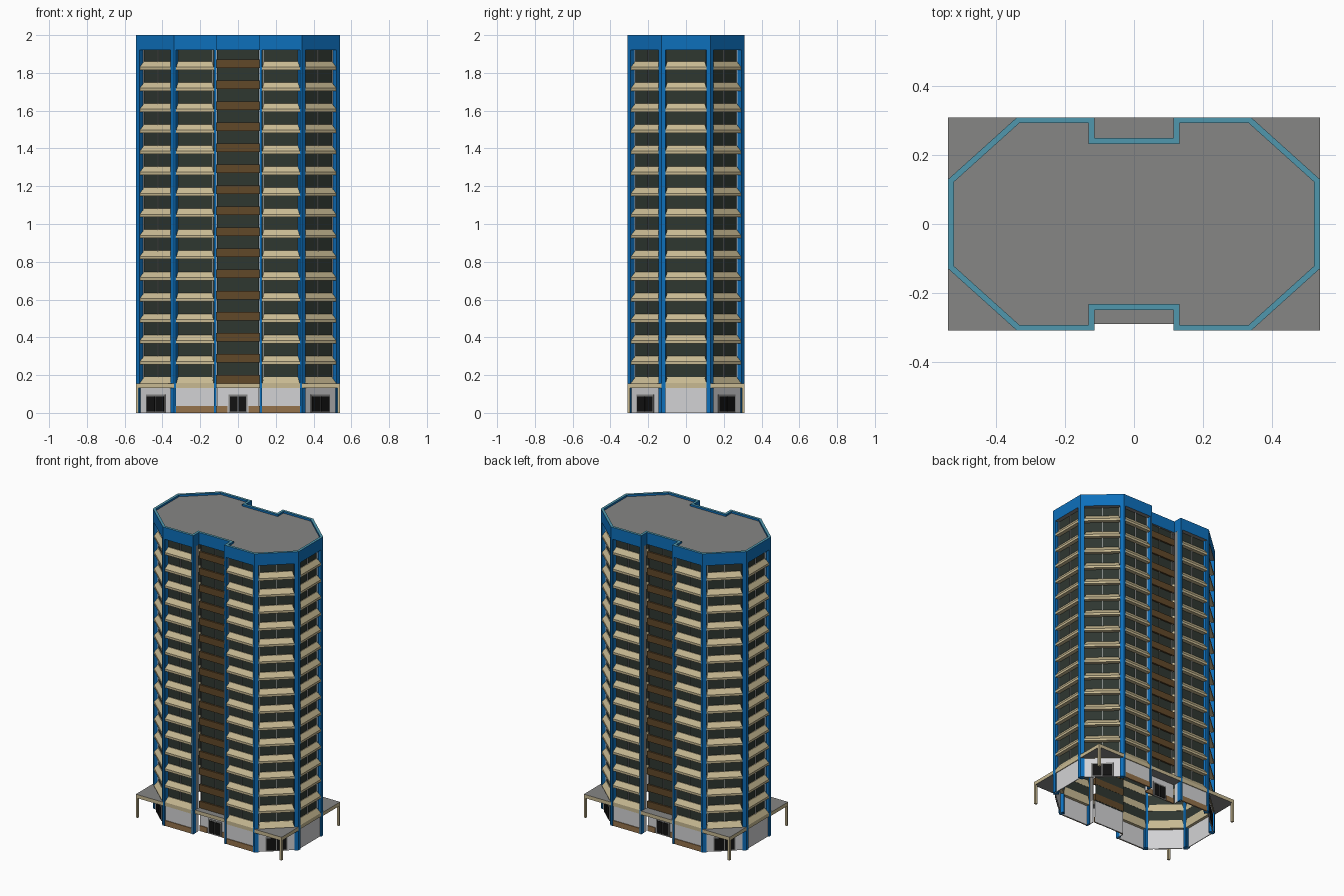
import bpy, bmesh, math
from mathutils import Vector

if "Cube" in bpy.data.objects:
    bpy.data.objects.remove(bpy.data.objects["Cube"])

COLOURS = {
    "blue": (0.004, 0.16, 0.50), "teal": (0.08, 0.31, 0.42), "grey": (0.24, 0.24, 0.235),
    "beige": (0.58, 0.49, 0.29), "glass": (0.028, 0.038, 0.030), "brown": (0.12, 0.065, 0.022),
    "tan": (0.30, 0.17, 0.07), "white": (0.65, 0.65, 0.66), "black": (0.006, 0.006, 0.006),
}
MATS = {}
for name, c in COLOURS.items():
    MATS[name] = bpy.data.materials.new(name)
    MATS[name].diffuse_color = (*c, 1)

parts = {}   # part name -> (bmesh, side colour, colour of horizontal faces)


def part(name, side, top=None):
    if name not in parts:
        parts[name] = (bmesh.new(), side, top)
    return parts[name][0]


def loft(bm, low, high):
    """Closed solid between two loops with the same number of points."""
    a = [bm.verts.new(p) for p in low]
    b = [bm.verts.new(p) for p in high]
    n = len(a)
    for i in range(n):
        j = (i + 1) % n
        bm.faces.new((a[i], a[j], b[j], b[i]))
    bm.faces.new(a[::-1])
    bm.faces.new(b)


def prism(bm, pts, z0, z1):
    loft(bm, [(x, y, z0) for x, y in pts], [(x, y, z1) for x, y in pts])


class Facet:
    """One wall of the plan: s runs along it, d runs inward."""
    def __init__(self, a, b):
        self.a = Vector(a)
        v = Vector(b) - self.a
        self.len = v.length
        self.t = v.normalized()
        self.n = Vector((self.t.y, -self.t.x))
        if abs(a[0]) < 0.12 and abs(b[0]) < 0.12:
            self.kind = "notch_side" if abs(self.n.x) > 0.5 else "notch"
        elif abs(self.n.x) > 0.1 and abs(self.n.y) > 0.1:
            self.kind = "diagonal"
        else:
            self.kind = "side" if abs(self.n.x) > 0.5 else "front"

    def rect(self, s0, s1, d0, d1, z):
        out = []
        for s, d in ((s0, d0), (s1, d0), (s1, d1), (s0, d1)):
            p = self.a + self.t * s - self.n * d
            out.append((p.x, p.y, z))
        return out

    def box(self, bm, s0, s1, d0, d1, z0, z1):
        loft(bm, self.rect(s0, s1, d0, d1, z0), self.rect(s0, s1, d0, d1, z1))


# Plan: one quarter mirrored round into a long octagon with two notches
quarter = [(0.115, 0.25), (0.115, 0.31), (0.34, 0.31), (0.54, 0.13)]
q1 = quarter[::-1]
q2 = [(-x, y) for x, y in quarter]
plan = q1 + q2 + [(-x, -y) for x, y in q1] + [(-x, -y) for x, y in q2]
facets = [Facet(plan[i], plan[(i + 1) % len(plan)]) for i in range(len(plan))]


def inset(dist):
    """Plan outline moved inward with mitred corners."""
    out = []
    for i, f in enumerate(facets):
        n0, n1 = facets[i - 1].n, f.n
        p = f.a - (n0 + n1) * (dist / (1 + n0.dot(n1)))
        out.append((p.x, p.y))
    return out


FLOORS, PITCH, FIRST = 16, 0.1114, 0.19
TOP, CANOPY0, CANOPY1 = 1.92, 0.132, 0.156
COL_W = {"front": 0.013, "diagonal": 0.025, "side": 0.021, "notch": 0.006}
GLASS_D = 0.028


def door(f, mid, half, d):
    f.box(part("door_frames", "grey"), mid - half - 0.008, mid + half + 0.008,
          d - 0.002, d + 0.002, 0, 0.098)
    for a, b in ((-half, -0.003), (0.003, half)):
        f.box(part("door_leaves", "black"), mid + a, mid + b, d - 0.005, d + 0.004, 0.008, 0.088)


for f in facets:
    L, k = f.len, f.kind
    if k == "notch_side":
        # Plain grey return walls of the notches
        f.box(part("notch_return_walls", "grey"), 0, L, 0.001, 0.006, CANOPY1, TOP)
        f.box(part("ground_walls", "white"), 0, L, 0.001, 0.006, 0, CANOPY1)
        continue
    w = COL_W[k]
    notch = k == "notch"
    gd = 0.012 if notch else GLASS_D
    # Corner columns
    if not notch:
        for s0, s1 in ((0, w), (L - w, L)):
            f.box(part("corner_columns", "blue"), s0, s1, 0, 0.032, 0, TOP)
    # Window wall and thin upright fins
    f.box(part("window_glass", "glass"), 0.004, L - 0.004, gd, gd + 0.003, 0.15, TOP)
    for s in (w + 0.006, L / 2, L - w - 0.006):
        f.box(part("window_fins", "white"), s - 0.001, s + 0.001, gd - 0.006, gd, 0.16, TOP)
    # Spandrel under each storey's windows
    for i in range(FLOORS):
        zt = FIRST + i * PITCH
        if notch:
            f.box(part("notch_spandrels", "brown"), 0.001, L - 0.001, 0.001, gd + 0.004,
                  zt - 0.034, zt + 0.011)
            continue
        bm = part("sloped_spandrels", "beige")
        zb, zl = zt - 0.045, zt - 0.030
        if i == 0:
            zb, zl = 0.133, 0.158
        f.box(bm, w, L - w, 0.003, gd + 0.004, zb, zl)
        loft(bm, f.rect(w, L - w, 0.003, gd + 0.004, zl),
             f.rect(w + 0.010, L - w - 0.010, gd - 0.004, gd + 0.004, zt))
    # Ground storey
    f.box(part("ground_walls", "white"), 0.003, L - 0.003, 0.008, 0.013, 0, 0.15)
    if k == "front":
        f.box(part("base_strips", "tan"), w, L - w, 0.003, 0.009, 0, 0.036)
    if notch:
        f.box(part("base_strips", "tan"), 0.001, L / 2 - 0.055, 0.003, 0.009, 0, 0.036)
        f.box(part("base_strips", "tan"), L / 2 + 0.055, L - 0.001, 0.003, 0.009, 0, 0.036)
        door(f, L / 2, 0.043, 0.007)
    if k == "diagonal":
        door(f, L / 2, 0.06, 0.007)

# Corner and notch canopies with posts
canopy = part("canopies", "beige", "grey")
for sx in (1, -1):
    for sy in (1, -1):
        tri = [(0.34 * sx, 0.31 * sy), (0.54 * sx, 0.13 * sy), (0.54 * sx, 0.31 * sy)]
        prism(canopy, tri, CANOPY0, CANOPY1)
        cx, cy, r = 0.533 * sx, 0.303 * sy, 0.007
        prism(part("canopy_posts", "beige"),
              [(cx - r, cy - r), (cx + r, cy - r), (cx + r, cy + r), (cx - r, cy + r)], 0, CANOPY0)
for y0, y1 in ((-0.29, -0.245), (0.245, 0.31)):
    prism(canopy, [(-0.115, y0), (0.115, y0), (0.115, y1), (-0.115, y1)], CANOPY0, CANOPY1)

# Roof slab with blue edge, then raised rim with teal cap
prism(part("roof_slab", "blue", "grey"), plan, TOP, 1.987)
bm = part("roof_rim", "blue", "teal")
inner = inset(0.017)
rings = [[bm.verts.new((x, y, z)) for x, y in loop]
         for loop, z in ((plan, 1.987), (plan, 2.0), (inner, 2.0), (inner, 1.987))]
for r in range(4):
    lo, hi = rings[r], rings[(r + 1) % 4]
    for i in range(len(plan)):
        j = (i + 1) % len(plan)
        bm.faces.new((lo[i], lo[j], hi[j], hi[i]))

# Turn every part into an object, colouring level faces separately where asked
for name, (bm, side, top) in parts.items():
    bmesh.ops.recalc_face_normals(bm, faces=bm.faces)
    if top:
        for face in bm.faces:
            face.material_index = int(abs(face.normal.z) > 0.9)
    me = bpy.data.meshes.new(name)
    bm.to_mesh(me)
    bm.free()
    me.materials.append(MATS[side])
    if top:
        me.materials.append(MATS[top])
    bpy.context.collection.objects.link(bpy.data.objects.new(name, me))

for m in bpy.data.materials:
    if m.users and not m.is_grease_pencil:
        m.use_nodes = True
        m.node_tree.nodes["Principled BSDF"].inputs["Base Color"].default_value = m.diffuse_color
